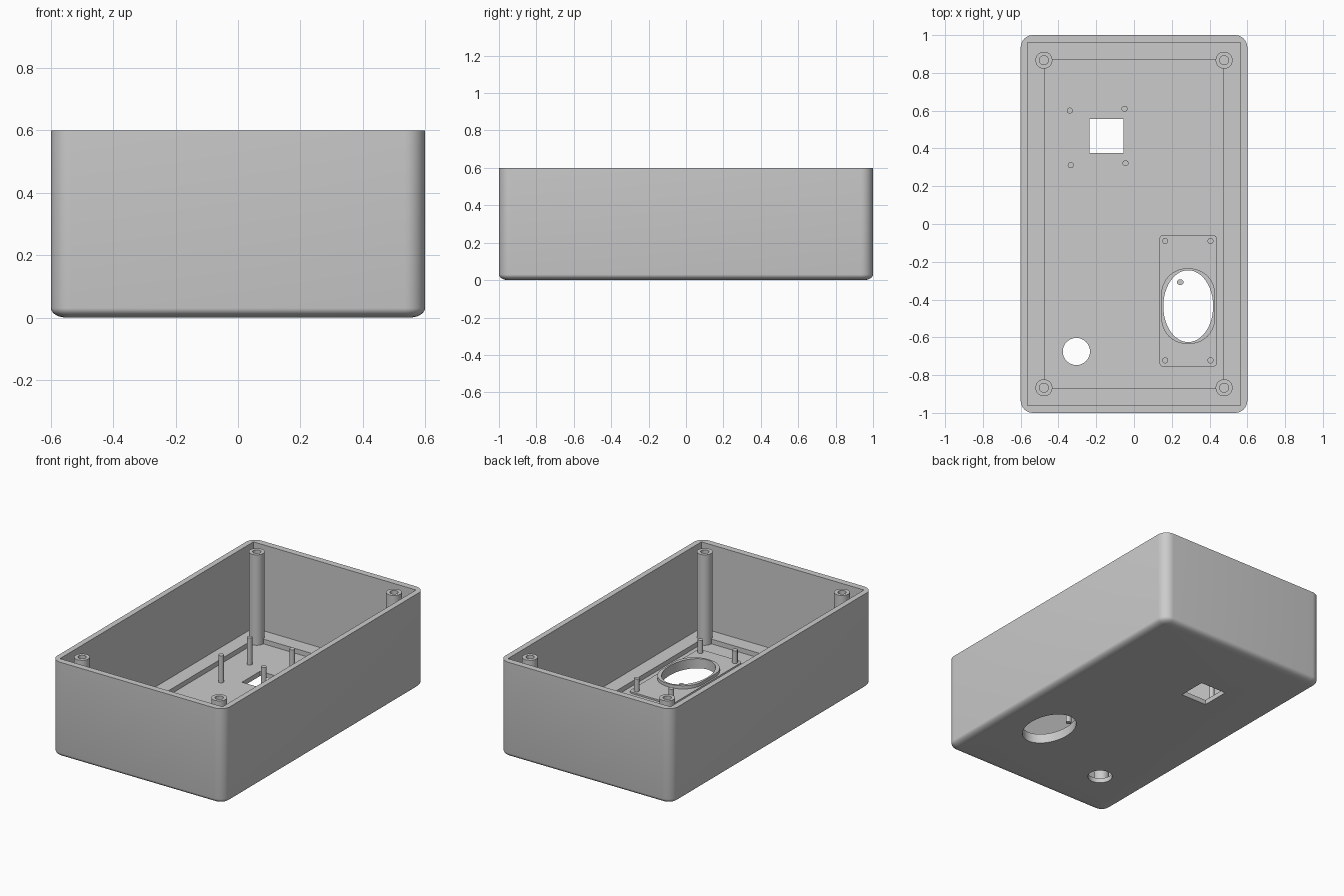
import bpy, bmesh
from math import sin, cos, pi, radians

cube = bpy.data.objects.get("Cube")
if cube:
    bpy.data.objects.remove(cube, do_unlink=True)

GREY = (0.6, 0.6, 0.6, 1)
mat = bpy.data.materials.new("light grey plastic")
mat.use_nodes = True
mat.diffuse_color = GREY
mat.node_tree.nodes["Principled BSDF"].inputs["Base Color"].default_value = GREY

FLOOR, LEDGE, TOP = 0.03, 0.06, 0.6


def rounded_rect(hx, hy, r, n=8):
    """Outline of a rectangle with rounded corners, counter-clockwise."""
    pts = []
    for q, (sx, sy) in enumerate([(1, 1), (-1, 1), (-1, -1), (1, -1)]):
        for i in range(n + 1):
            a = (q + i / n) * pi / 2
            pts.append((sx * (hx - r) + r * cos(a), sy * (hy - r) + r * sin(a)))
    return pts


def ellipse(rx, ry, n=24):
    return [(rx * cos(2 * pi * i / n), ry * sin(2 * pi * i / n)) for i in range(n)]


def rect(hx, hy):
    return [(hx, hy), (-hx, hy), (-hx, -hy), (hx, -hy)]


def loft(name, rings, at=(0, 0)):
    """Closed solid through a list of (outline, height) rings."""
    bm = bmesh.new()
    loops = [[bm.verts.new((x + at[0], y + at[1], z)) for x, y in pts] for pts, z in rings]
    bm.faces.new(loops[0][::-1])
    bm.faces.new(loops[-1])
    n = len(loops[0])
    for a, b in zip(loops, loops[1:]):
        for i in range(n):
            j = (i + 1) % n
            bm.faces.new((a[i], a[j], b[j], b[i]))
    mesh = bpy.data.meshes.new(name)
    bm.to_mesh(mesh)
    bm.free()
    mesh.materials.append(mat)
    ob = bpy.data.objects.new(name, mesh)
    bpy.context.collection.objects.link(ob)
    return ob


def prism(name, pts, z0, z1, at=(0, 0)):
    return loft(name, [(pts, z0), (pts, z1)], at)


def select(ob):
    bpy.ops.object.select_all(action='DESELECT')
    ob.select_set(True)
    bpy.context.view_layer.objects.active = ob


def cut(ob, *cutters):
    """Subtract each cutter, then discard it."""
    for c in cutters:
        c.hide_render = True
        select(ob)
        m = ob.modifiers.new("cut", 'BOOLEAN')
        m.operation, m.solver, m.object = 'DIFFERENCE', 'EXACT', c
        bpy.ops.object.modifier_apply(modifier=m.name)
        bpy.data.objects.remove(c, do_unlink=True)


def smooth(ob):
    select(ob)
    bpy.ops.object.shade_smooth_by_angle(angle=radians(35))


# Outer case with rounded corners and a softened bottom edge
rings = []
for i in range(7):
    a = i / 6 * pi / 2
    inset = 0.05 * (1 - sin(a))
    rings.append((rounded_rect(0.6 - inset, 1 - inset, 0.065 - inset), 0.03 * (1 - cos(a))))
rings.append((rounded_rect(0.6, 1, 0.065), TOP))
case = loft("case_shell", rings)

# Cavity, sunken floor and the three openings
SPEAKER = (0.287, -0.435)
cut(case,
    prism("cavity", rect(0.565, 0.96), LEDGE, 1),
    prism("floor_recess", rect(0.475, 0.868), FLOOR, 0.5),
    prism("square_opening", rect(0.09, 0.09), -1, 1, (-0.145, 0.465)),
    prism("round_opening", ellipse(0.072, 0.072, 32), -1, 1, (-0.305, -0.675)),
    prism("oval_opening", ellipse(0.132, 0.19, 48), -1, 1, SPEAKER))
smooth(case)

# Raised mounting pad and oval lip around the oval opening
pad = prism("speaker_pad", rounded_rect(0.152, 0.348, 0.02), FLOOR - 0.01, 0.04, (0.287, -0.407))
lip = prism("speaker_lip", rounded_rect(0.142, 0.2, 0.135, 10), FLOOR - 0.01, 0.06, SPEAKER)
for ob in (pad, lip):
    cut(ob, prism("oval_cutter", ellipse(0.132, 0.19, 48), -1, 1, SPEAKER))
    smooth(ob)

# Small locating pin inside the oval opening
smooth(prism("locating_pin", ellipse(0.018, 0.015, 16), 0, 0.04, (0.245, -0.308)))

# Hollow corner screw posts
for sx in (-1, 1):
    for sy in (-1, 1):
        at = (sx * 0.477, sy * 0.867)
        post = prism("corner_screw_post", ellipse(0.045, 0.045), FLOOR - 0.01, TOP - 0.002, at)
        cut(post, prism("screw_hole", ellipse(0.024, 0.024), 0.3, 1, at))
        smooth(post)

# Speaker pins and circuit board standoffs
for x in (0.165, 0.405):
    for y in (-0.09, -0.722):
        smooth(prism("speaker_pin", ellipse(0.016, 0.016, 16), FLOOR, 0.12, (x, y)))
for at in [(-0.34, 0.6), (-0.05, 0.61), (-0.335, 0.312), (-0.045, 0.322)]:
    smooth(prism("board_standoff", ellipse(0.016, 0.016, 16), FLOOR, 0.2, at))
